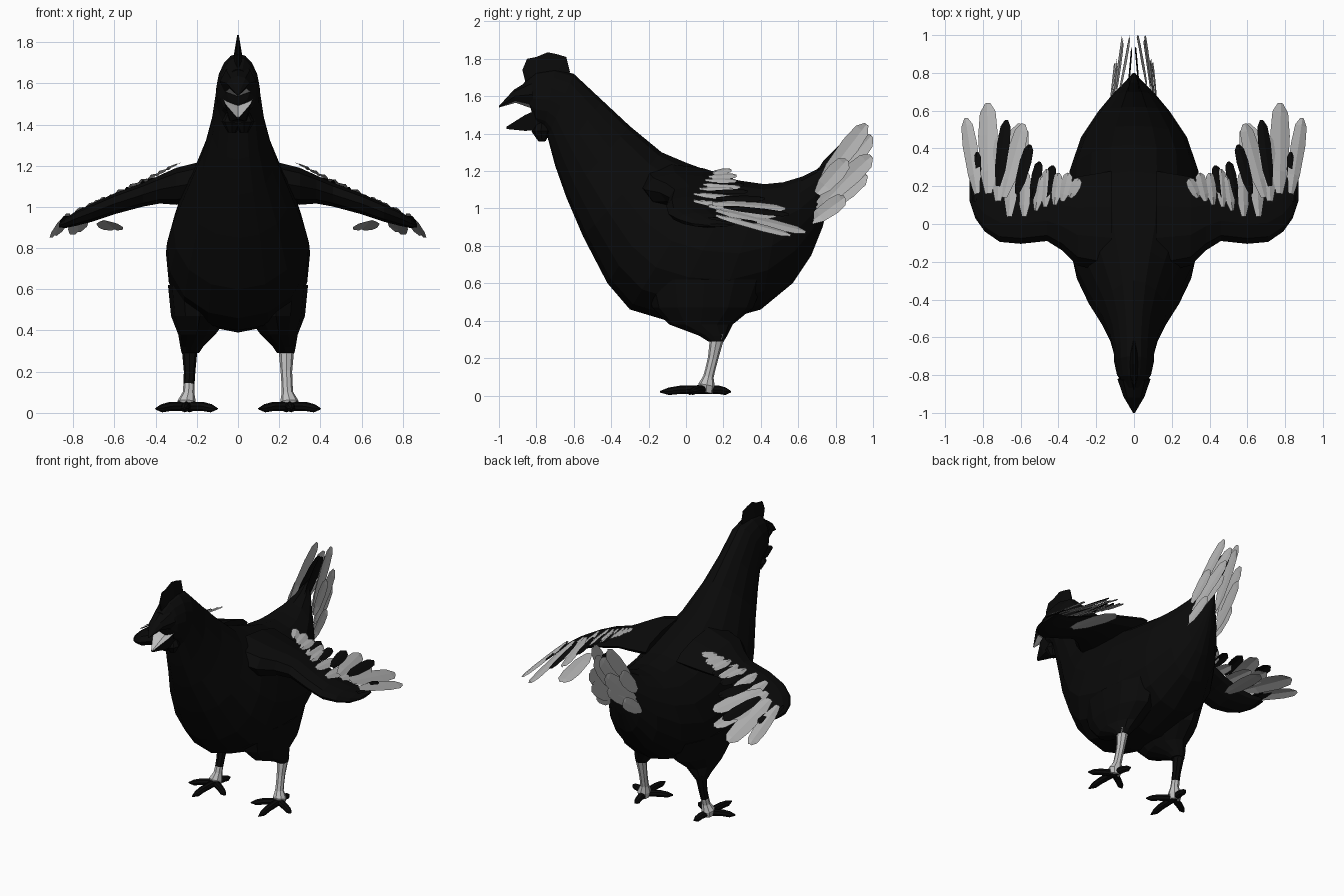
import bpy, bmesh, math
from mathutils import Vector

cube = bpy.data.objects.get("Cube")
if cube:
    bpy.data.objects.remove(cube)


def make_material(name, colour):
    mat = bpy.data.materials.new(name)
    mat.use_nodes = True
    rgba = (*colour, 1)
    mat.diffuse_color = rgba
    mat.node_tree.nodes["Principled BSDF"].inputs["Base Color"].default_value = rgba
    return mat


BLACK = make_material("black plumage", (.003, .003, .003))
PALE = make_material("pale feather", (.46, .46, .46))
BONE = make_material("pale skin", (.53, .53, .53))


def finish(name, bm, mats, rule=None):
    """Turn a bmesh into an object; rule(face) chooses the second material."""
    bmesh.ops.recalc_face_normals(bm, faces=bm.faces)
    bm.normal_update()
    mesh = bpy.data.meshes.new(name)
    for face in bm.faces:
        if rule and rule(face):
            face.material_index = 1
    bm.to_mesh(mesh)
    bm.free()
    for mat in mats:
        mesh.materials.append(mat)
    obj = bpy.data.objects.new(name, mesh)
    bpy.context.collection.objects.link(obj)


def loft(name, rings, mats, rule=None):
    """Skin a row of rings and cap both ends."""
    bm = bmesh.new()
    rows = [[bm.verts.new(p) for p in ring] for ring in rings]
    n = len(rows[0])
    for a, b in zip(rows, rows[1:]):
        for i in range(n):
            j = (i + 1) % n
            bm.faces.new((a[i], a[j], b[j], b[i]))
    bm.faces.new(rows[0])
    bm.faces.new(rows[-1])
    finish(name, bm, mats, rule)


def circle(n):
    """Cosine and sine pairs around a circle."""
    return [(math.cos(math.tau * i / n), math.sin(math.tau * i / n)) for i in range(n)]


def slice_ring(yt, zt, yb, zb, w, n=16):
    """Tilted oval between a top and a bottom point, fuller below the middle."""
    top, low = Vector((0, yt, zt)), Vector((0, yb, zb))
    ring = []
    for c, s in circle(n):
        p = low.lerp(top, .5 + .5 * c)
        p.x = w * s * (1 - .1 * c)
        ring.append(p)
    return ring


def tube(name, points, radii, mats, rule=None):
    """Tapered round limb through points."""
    points = [Vector(p) for p in points]
    axis = (points[-1] - points[0]).normalized()
    side = axis.orthogonal().normalized()
    up = axis.cross(side)
    rings = [[p + r * (side * c + up * s) for c, s in circle(8)]
             for p, r in zip(points, radii)]
    loft(name, rings, mats, rule)


def feather(name, base, tip, width, across, mat):
    """Leaf-shaped blade with a slightly raised quill."""
    base, tip = Vector(base), Vector(tip)
    along = tip - base
    across = Vector(across)
    across = (across - along * across.dot(along) / along.length_squared).normalized()
    lift = across.cross(along).normalized() * .006
    bm = bmesh.new()
    stations = ((0, .35), (.25, .85), (.65, 1), (.9, .8), (1, .25))
    rows = []
    for t, w in stations:
        mid = base + along * t
        off = across * width * w / 2
        rows.append([bm.verts.new(p) for p in (mid - off, mid + lift, mid + off)])
    for a, b in zip(rows, rows[1:]):
        for i in (0, 1):
            bm.faces.new((a[i], a[i + 1], b[i + 1], b[i]))
    finish(name, bm, [mat])


# Body, neck and head in one skin from face to rump
body = [
    (-.87, 1.67, -.82, 1.5, .06), (-.8, 1.73, -.8, 1.44, .09),
    (-.7, 1.745, -.76, 1.42, .105), (-.6, 1.72, -.74, 1.38, .108),
    (-.45, 1.58, -.7, 1.23, .13), (-.3, 1.44, -.64, 1.06, .175),
    (-.13, 1.3, -.55, .85, .25), (0, 1.245, -.42, .6, .315),
    (.15, 1.19, -.3, .46, .345), (.28, 1.15, -.1, .4, .35),
    (.42, 1.13, .15, .39, .34), (.52, 1.14, .4, .46, .28),
    (.62, 1.17, .57, .6, .19), (.7, 1.21, .67, .75, .115),
    (.75, 1.25, .73, .9, .06), (.8, 1.27, .77, 1.05, .015)]
loft("body", [slice_ring(*s) for s in body], [BLACK])

# Open beak: pale palate above, pale hollow below
upper = [(-.83, 1.69, -.81, 1.53, .088), (-.92, 1.635, -.91, 1.565, .055),
         (-1, 1.548, -1, 1.54, .005)]
loft("upper_beak", [slice_ring(*s, n=8) for s in upper], [BLACK, BONE],
     lambda f: f.normal.z < -.5)
lower = []
for y, rim, low, w in ((-.78, 1.535, 1.42, .075), (-.86, 1.5, 1.415, .062),
                       (-.96, 1.437, 1.425, .008)):
    lower.append([Vector(p) for p in (
        (-w, y, rim), (0, y, rim - w * .4), (w, y, rim),
        (w * .6, y, low), (-w * .6, y, low))])
loft("lower_beak", lower, [BLACK, BONE], lambda f: f.normal.z > .3)

# Comb: a thin crest with a knife edge
crest = [(-.85, 1.64), (-.875, 1.74), (-.85, 1.8), (-.8, 1.81), (-.74, 1.835),
         (-.69, 1.825), (-.64, 1.81), (-.62, 1.73), (-.66, 1.65)]
layers = []
for x, shrink in ((-.02, .5), (-.004, 1), (.004, 1), (.02, .5)):
    layers.append([Vector((x, -.74 + (y + .74) * shrink, 1.64 + (z - 1.64) * shrink))
                   for y, z in crest])
loft("comb", layers, [BLACK])

# Wing stations: x, front y, back y, height, half thickness
wing = [(.12, -.26, .28, 1.13, .1), (.3, -.22, .25, 1.1, .085),
        (.38, -.14, .23, 1.085, .065), (.46, -.09, .22, 1.06, .055),
        (.6, -.105, .2, 1.015, .048), (.71, -.095, .2, .972, .042),
        (.79, -.04, .23, .942, .033), (.84, .03, .27, .92, .022),
        (.87, .12, .25, .91, .008)]

# Wing feathers: base x and y, tip x and y, width, colour
quills = [
    (.83, .16, .89, .56, .085, PALE), (.77, .16, .775, .64, .115, PALE),
    (.72, .2, .675, .55, .075, BLACK), (.69, .14, .585, .53, .1, PALE),
    (.72, .12, .7, .48, .1, PALE), (.66, .04, .64, .4, .08, PALE),
    (.62, .16, .55, .42, .07, BLACK), (.845, .12, .83, .38, .06, BLACK),
    (.58, .04, .575, .28, .07, PALE), (.54, .14, .5, .33, .06, BLACK),
    (.52, .07, .49, .25, .06, PALE), (.47, .09, .46, .29, .065, PALE),
    (.46, .14, .43, .31, .06, BLACK), (.42, .1, .4, .27, .06, PALE),
    (.38, .12, .345, .27, .065, PALE), (.34, .14, .29, .24, .06, PALE)]

# Tail feathers: base x, y and z, tip x, y and z, width
plumes = [
    (.09, .72, 1.13, .055, .965, 1.45, .1), (.07, .73, 1.08, .02, .99, 1.39, .11),
    (.1, .71, 1.02, .06, .99, 1.28, .11), (.11, .68, .96, .06, .965, 1.18, .1),
    (.105, .7, 1.08, .09, .86, 1.26, .1), (.12, .67, .93, .1, .85, 1.06, .09)]

# Thigh stations: height, centre x and y, half widths in x and y
thigh = [(.62, .19, .1, .15, .32), (.47, .185, .09, .14, .27),
         (.38, .2, .08, .09, .17), (.32, .225, .145, .055, .075),
         (.29, .232, .16, .042, .042)]

# Toes: tip x offset and tip y
toes = {"outer_toe": (.15, .02), "middle_toe": (.01, -.14),
        "inner_toe": (-.15, .0), "back_toe": (-.02, .24)}

for side, s in (("left", 1), ("right", -1)):
    # Wing arm, thinner at its trailing edge
    rings = []
    for x, yf, yb, z, t in wing:
        rings.append([Vector((s * x, (yf + yb) / 2 - (yb - yf) / 2 * c,
                              z + t * h * (1 + .35 * c))) for c, h in circle(10)])
    loft(side + "_wing", rings, [BLACK])

    # Wing feathers, drooping more the longer they are
    for i, (bx, by, tx, ty, w, mat) in enumerate(quills):
        z = 1.17 - .46 * (bx - .38) - (.006 if mat == BLACK else 0)
        drop = .5 * (ty - by) ** 2 + .46 * (tx - bx)
        feather(f"{side}_wing_feather_{i}", (s * bx, by, z), (s * tx, ty, z - drop),
                w, (1, 0, -.5 * s), mat)
    feather(side + "_underwing_feather", (s * .65, .15, .93), (s * .6, .53, .885),
            .12, (1, 0, 0), PALE)

    # Tail fan with dark coverts
    for i, (bx, by, bz, tx, ty, tz, w) in enumerate(plumes):
        feather(f"{side}_tail_feather_{i}", (s * bx, by, bz), (s * tx, ty, tz), w,
                (0, -1, 1), PALE)
    feather(side + "_tail_covert", (s * .03, .7, 1.17), (s * .01, .93, 1.38), .09,
            (0, -1, 1), BLACK)

    # Wattle
    tube(side + "_wattle", [(s * .02, -.77, 1.47), (s * .03, -.775, 1.41),
                            (s * .03, -.77, 1.36)], [.03, .05, .02], [BLACK])

    # Thigh
    loft(side + "_thigh", [[Vector((s * x + rx * c, y + ry * h, z)) for c, h in circle(12)]
                           for z, x, y, rx, ry in thigh], [BLACK])

    # Shank, dark above the ankle on one side only
    tube(side + "_shank", [(s * .235, .17, .33), (s * .235, .145, .2), (s * .238, .13, .14),
                           (s * .24, .12, .1), (s * .25, .11, .055), (s * .25, .11, .015)],
         [.04, .028, .027, .028, .045, .035], [BONE, BLACK],
         lambda f: s < 0 and f.calc_center_median().z > .14)

    # Toes
    for label, (dx, ty) in toes.items():
        root = Vector((s * .25, .1, .032))
        tip = Vector((s * (.25 + dx), ty, .02))
        knuckle = root.lerp(tip, .55) + Vector((0, 0, .005))
        claw = root.lerp(tip, .8)
        tube(f"{side}_{label}", [root, knuckle, claw, tip], [.024, .022, .02, .004],
             [BLACK])
